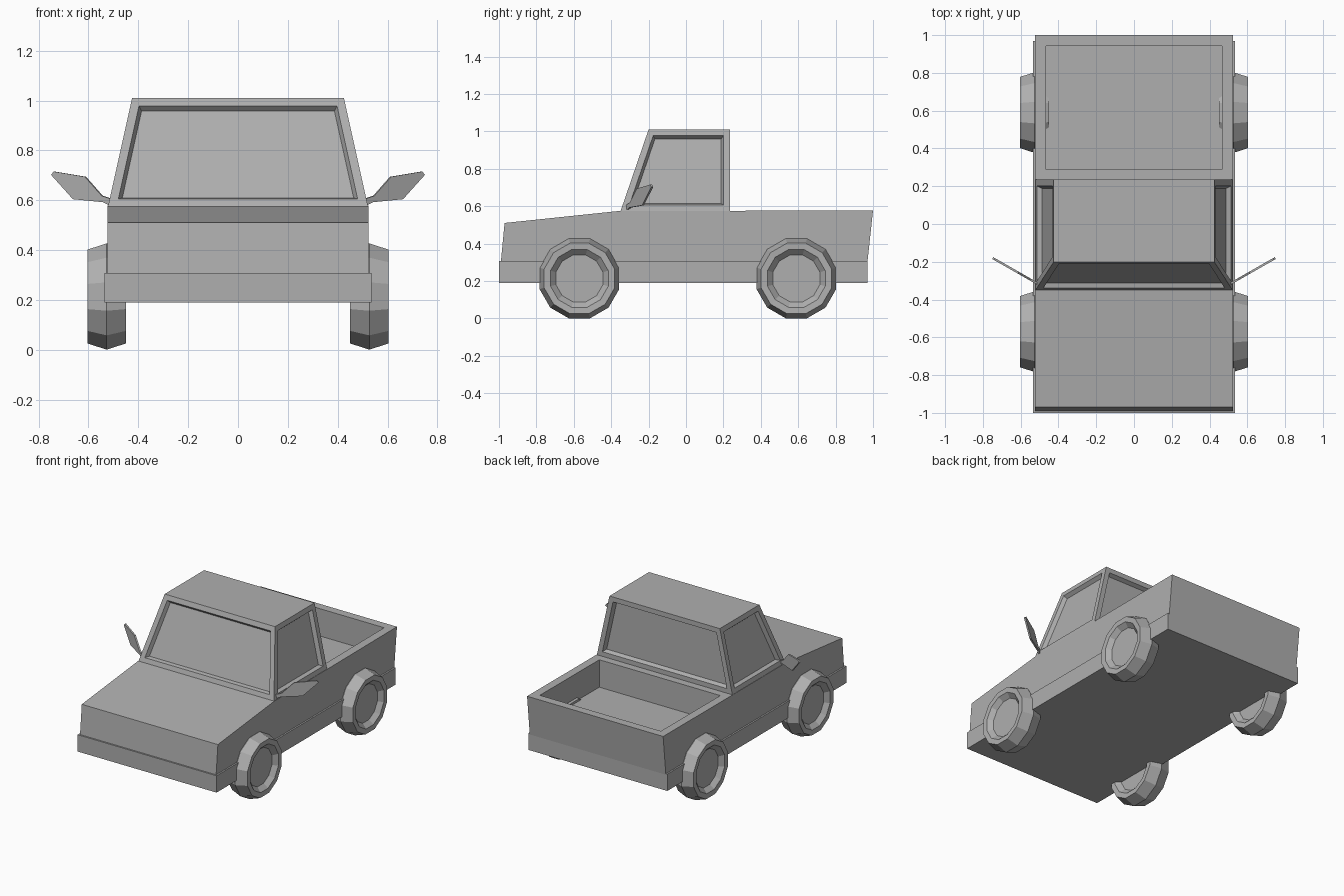
import bpy, bmesh
from math import sin, cos, pi

if "Cube" in bpy.data.objects:
    bpy.data.objects.remove(bpy.data.objects["Cube"])

grey = bpy.data.materials.new("mid_grey")
grey.diffuse_color = (.43, .43, .43, 1)
grey.use_nodes = True
grey.node_tree.nodes["Principled BSDF"].inputs["Base Color"].default_value = grey.diffuse_color


def finish(name, bm):
    bmesh.ops.recalc_face_normals(bm, faces=bm.faces)
    mesh = bpy.data.meshes.new(name)
    bm.to_mesh(mesh)
    bm.free()
    mesh.materials.append(grey)
    obj = bpy.data.objects.new(name, mesh)
    bpy.context.collection.objects.link(obj)
    return obj


def loft(rings):
    """Skin a row of equal-length point rings and cap both ends."""
    bm = bmesh.new()
    vs = [[bm.verts.new(p) for p in ring] for ring in rings]
    n = len(vs[0])
    for a, b in zip(vs, vs[1:]):
        for i in range(n):
            j = (i + 1) % n
            bm.faces.new((a[i], a[j], b[j], b[i]))
    bm.faces.new(vs[0])
    bm.faces.new(vs[-1])
    bmesh.ops.recalc_face_normals(bm, faces=bm.faces)
    bm.normal_update()
    return bm


def side_extrude(profile, half_width):
    return loft([[(x, y, z) for y, z in profile] for x in (-half_width, half_width)])


def inset(bm, faces, thickness, depth=0):
    bmesh.ops.inset_individual(bm, faces=faces, thickness=thickness, depth=depth,
                               use_even_offset=True)


# Lower skirt with bumpers
finish("lower_skirt", side_extrude([(-1, .19), (-1, .307), (.97, .307), (.97, .19)], .535))

# Upper body with sloping hood and sunken cargo bed
bm = side_extrude([(-.99, .30), (-.97, .51), (-.35, .575), (.23, .575),
                   (1.0, .578), (.97, .30)], .524)
deck = [f for f in bm.faces if f.normal.z > .9 and f.calc_center_median().y > .4]
inset(bm, deck, .058)
inset(bm, deck, .001, -.19)
finish("body", bm)

# Cab with recessed windows on all four sides
bm = loft([[(-w, y0, z), (w, y0, z), (w, .235, z), (-w, .235, z)]
           for w, y0, z in ((.522, -.35, .573), (.425, -.2, 1.01))])
panes = [f for f in bm.faces if abs(f.normal.z) < .5]
inset(bm, panes, .034)
inset(bm, panes, .013, -.025)
finish("cab", bm)

# Wheels: faceted tyre with a dished hub on both faces
SIDES = 12
TYRE = [(-.045, .13), (-.075, .16), (-.077, .195), (0, .2205),
        (.077, .195), (.075, .16), (.045, .13)]
for end, y in (("front", -.57), ("rear", .59)):
    for side, s in (("left", -1), ("right", 1)):
        rings = [[(s * .527 + x, y + r * cos(2 * pi * (i + .5) / SIDES),
                   .2135 + r * sin(2 * pi * (i + .5) / SIDES)) for i in range(SIDES)]
                 for x, r in TYRE]
        finish(f"{end}_{side}_wheel", loft(rings))

# Swept-back blade mirrors
BLADE = [(.512, .578), (.512, .607), (.545, .618), (.612, .694), (.737, .715),
         (.748, .702), (.66, .604), (.54, .592)]
for side, s in (("left", -1), ("right", 1)):
    rings = [[(s * (x - t * .5), -.315 + (x - .512) * .57 + t, z) for x, z in BLADE]
             for t in (-.005, .005)]
    finish(f"{side}_mirror", loft(rings))
